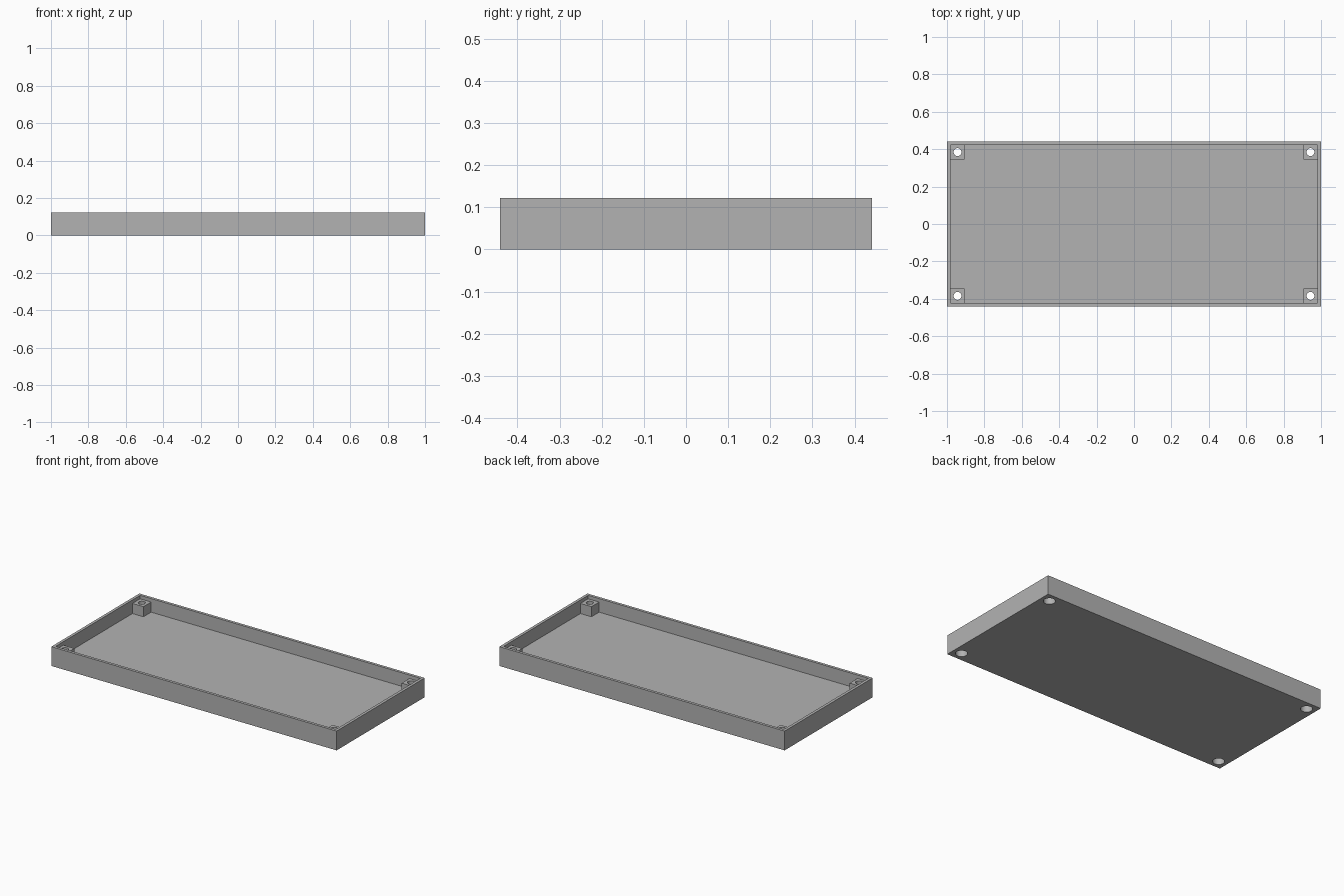
import bpy

cube = bpy.data.objects.get("Cube")
if cube:
    bpy.data.objects.remove(cube, do_unlink=True)

# Overall sizes
HALF_X, HALF_Y, HEIGHT = 1.0, 0.441, 0.122
WALL, FLOOR = 0.018, 0.036
POST, POST_TOP = 0.077, 0.1
HOLE_R, BORE_R, BORE_TOP = 0.021, 0.034, 0.055
IN_X, IN_Y = HALF_X - WALL, HALF_Y - WALL

grey = bpy.data.materials.new("plain_grey")
grey.use_nodes = True
colour = (0.45, 0.45, 0.45, 1)
grey.diffuse_color = colour
grey.node_tree.nodes["Principled BSDF"].inputs["Base Color"].default_value = colour


def box(name, low, high):
    """Box spanning two opposite corners."""
    centre = [(a + b) / 2 for a, b in zip(low, high)]
    bpy.ops.mesh.primitive_cube_add(size=1, location=centre)
    ob = bpy.context.object
    ob.name = name
    ob.scale = [b - a for a, b in zip(low, high)]
    bpy.ops.object.transform_apply(location=True, rotation=False, scale=True)
    ob.data.materials.append(grey)
    return ob


def cylinder(name, x, y, radius, low, high):
    """Upright round cutter."""
    bpy.ops.mesh.primitive_cylinder_add(vertices=48, radius=radius, depth=high - low,
                                        location=(x, y, (low + high) / 2))
    ob = bpy.context.object
    ob.name = name
    ob.data.materials.append(grey)
    return ob


def combine(target, tool, operation):
    """Apply a boolean and discard the tool object."""
    tool.hide_render = True
    mod = target.modifiers.new(tool.name, 'BOOLEAN')
    mod.operation, mod.object, mod.solver = operation, tool, 'EXACT'
    bpy.context.view_layer.objects.active = target
    bpy.ops.object.modifier_apply(modifier=mod.name)
    bpy.data.objects.remove(tool, do_unlink=True)


# Shallow open tray
tray = box("tray", (-HALF_X, -HALF_Y, 0), (HALF_X, HALF_Y, HEIGHT))
cavity = box("cavity", (-IN_X, -IN_Y, FLOOR), (IN_X, IN_Y, HEIGHT + 0.1))
combine(tray, cavity, 'DIFFERENCE')

# Corner screw posts, each with a through hole and a wider bore underneath
SINK = 0.008
for sx in (-1, 1):
    for sy in (-1, 1):
        xs = sorted((sx * (IN_X - POST), sx * (IN_X + SINK)))
        ys = sorted((sy * (IN_Y - POST), sy * (IN_Y + SINK)))
        post = box("post", (xs[0], ys[0], FLOOR - SINK), (xs[1], ys[1], POST_TOP))
        combine(tray, post, 'UNION')
        cx, cy = sx * (IN_X - POST / 2), sy * (IN_Y - POST / 2)
        combine(tray, cylinder("screw_hole", cx, cy, HOLE_R, -0.1, 0.2), 'DIFFERENCE')
        combine(tray, cylinder("screw_head_bore", cx, cy, BORE_R, -0.1, BORE_TOP), 'DIFFERENCE')

# Round holes smooth, box edges sharp
bpy.ops.object.select_all(action='DESELECT')
tray.select_set(True)
bpy.context.view_layer.objects.active = tray
bpy.ops.object.shade_smooth_by_angle()
